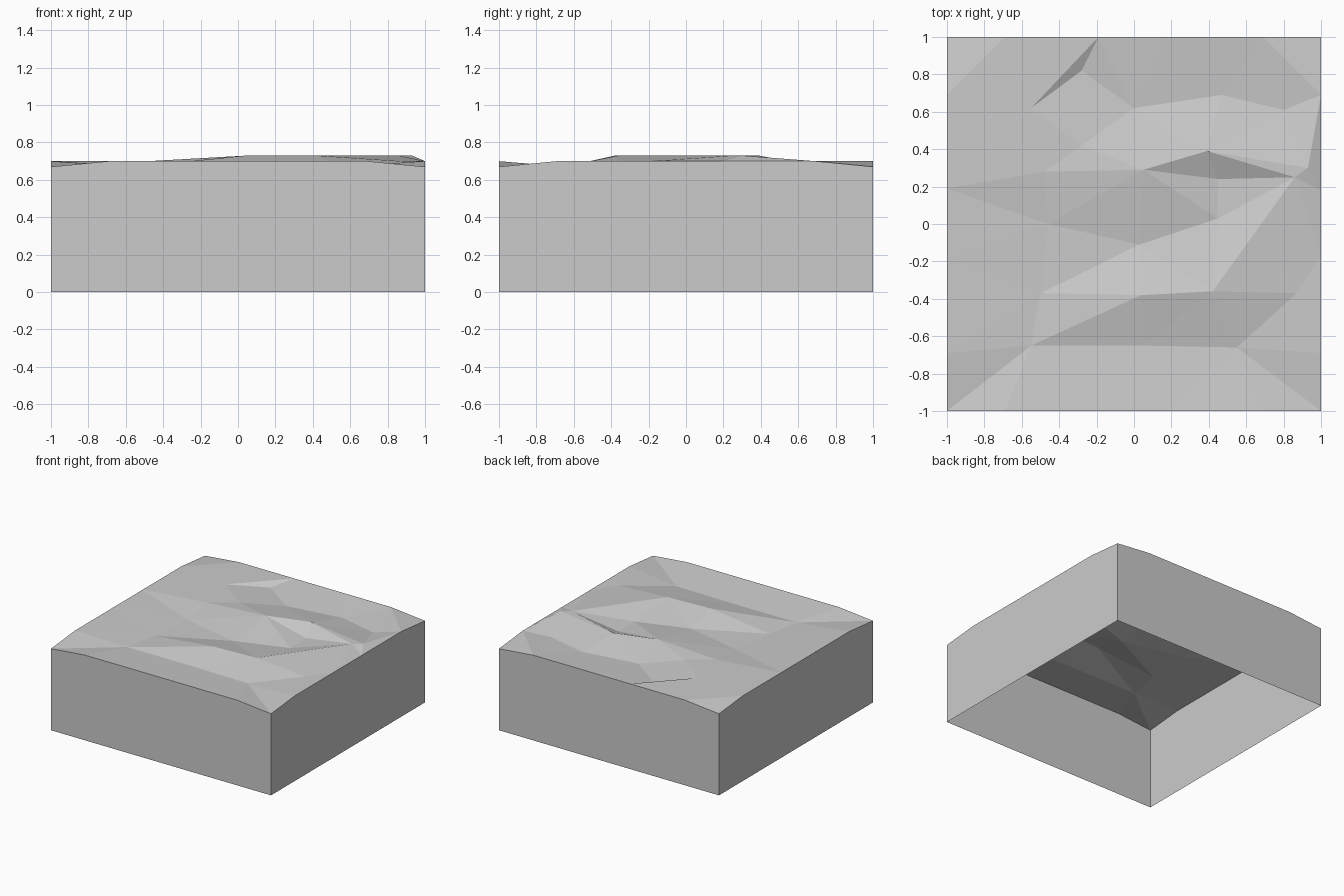
import bpy, bmesh
from mathutils import Vector
from mathutils.geometry import delaunay_2d_cdt

if "Cube" in bpy.data.objects:
    bpy.data.objects.remove(bpy.data.objects["Cube"])

LOW, MID, HIGH = 0.67, 0.70, 0.73

# Perimeter: corners dip, edge points sit at mid height (back edge walked last)
points = {}
def add(z, *xys):
    for xy in xys:
        points[xy] = z

corners = [(-1, -1), (1, -1), (1, 1), (-1, 1)]
add(LOW, *corners)
sides = [
    [(-0.69, -1), (-0.18, -1), (0.18, -1), (0.69, -1)],
    [(1, -0.69), (1, -0.18), (1, 0.18), (1, 0.69)],
    [(0.69, 1), (0.17, 1), (-0.19, 1), (-0.69, 1)],
    [(-1, 0.69), (-1, 0.19), (-1, -0.18), (-1, -0.69)],
]
for side in sides:
    add(MID, *side)

# Interior dips, shoulders and crests
add(LOW, (-0.55, -0.65), (0.05, -0.65), (0.55, -0.66), (-0.5, -0.37),
    (-0.46, 0.0), (0.03, -0.11), (0.45, 0.03), (0.45, 0.24),
    (-0.28, 0.82), (0.0, 0.62), (0.47, 0.69), (0.80, 0.61))
add(MID, (0.87, -0.37), (-0.48, 0.28), (-0.28, 0.42), (-0.55, 0.62))
add(HIGH, (0.04, -0.38), (0.42, -0.36), (0.05, 0.29), (0.39, 0.39),
    (0.86, 0.25), (0.93, 0.30))

keys = list(points)
index = {k: i for i, k in enumerate(keys)}

# Creases that must appear as edges of the ground surface
creases = [
    [(-1, -1), (-0.55, -0.65), (0.05, -0.65), (0.55, -0.66), (1, -1)],
    [(-1, -0.69), (-0.55, -0.65), (0.04, -0.38), (0.42, -0.36), (0.86, 0.25), (0.93, 0.30)],
    [(-1, -0.69), (-0.5, -0.37), (-0.46, 0.0), (0.03, -0.11), (0.45, 0.03), (0.45, 0.24)],
    [(-0.48, 0.28), (0.05, 0.29), (0.39, 0.39), (0.93, 0.30), (0.80, 0.61)],
    [(-0.48, 0.28), (-0.28, 0.42), (-0.28, 0.82), (0.0, 0.62), (0.47, 0.69), (0.80, 0.61)],
    [(-0.55, 0.62), (-0.28, 0.82), (-0.19, 1), (-0.55, 0.62)],
    [(0.05, 0.29), (0.45, 0.24), (0.86, 0.25), (1, -0.18), (0.87, -0.37), (0.55, -0.66), (0.42, -0.36)],
]
rim = []
for corner, side in zip(corners, sides):
    rim += [corner] + side
creases.append(rim + [rim[0]])
edges = [(index[a], index[b]) for line in creases for a, b in zip(line, line[1:])]

verts, _, faces, orig, _, _ = delaunay_2d_cdt(
    [Vector(k) for k in keys], edges, [], 1, 1e-5)

# Ground surface
bm = bmesh.new()
bv = [bm.verts.new((v.x, v.y, points[keys[o[0]]] if o else MID)) for v, o in zip(verts, orig)]
for f in faces:
    bm.faces.new([bv[i] for i in f])

# Side walls, open underneath
border = [e for e in bm.edges if e.is_boundary]
skirt = bmesh.ops.extrude_edge_only(bm, edges=border)["geom"]
for v in skirt:
    if isinstance(v, bmesh.types.BMVert):
        v.co.z = 0
bmesh.ops.recalc_face_normals(bm, faces=bm.faces)

mesh = bpy.data.meshes.new("ground_tile")
bm.to_mesh(mesh)
bm.free()
bpy.context.collection.objects.link(bpy.data.objects.new("ground_tile", mesh))
